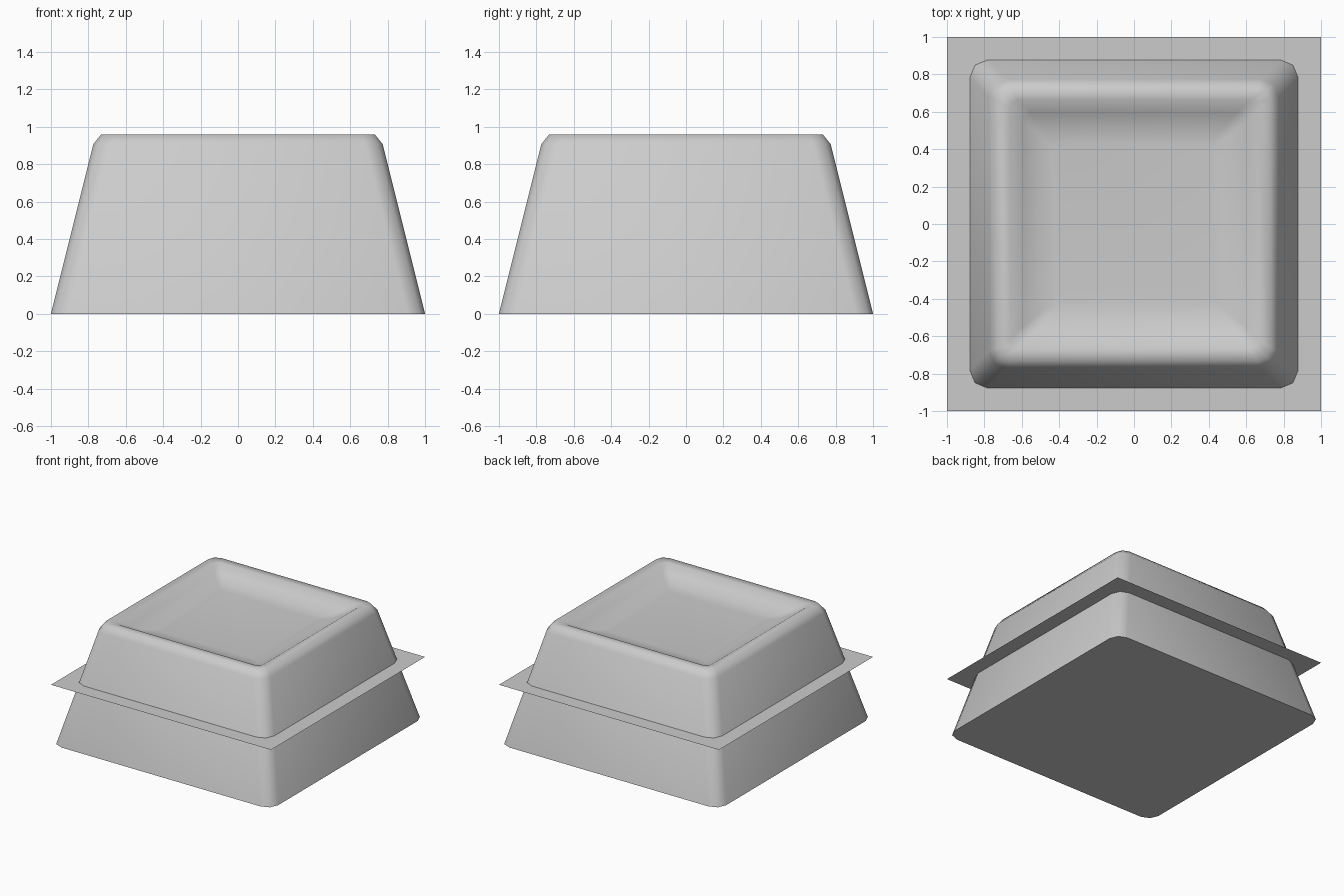
import bpy, bmesh, math

if "Cube" in bpy.data.objects:
    bpy.data.objects.remove(bpy.data.objects["Cube"])


def rounded_square(bm, half, z, r, segs=2):
    """Ring of vertices: a square of given half width with rounded corners."""
    ring = []
    for k in range(4):
        for i in range(segs + 1):
            a = math.pi / 2 * (k + i / segs)
            cx = (half - r) * (1 if k in (0, 3) else -1)
            cy = (half - r) * (1 if k in (0, 1) else -1)
            ring.append(bm.verts.new((cx + r * math.cos(a), cy + r * math.sin(a), z)))
    return ring


# Tapered cap: half width, height, corner radius (base -> rim -> dish floor)
profile = [
    (1.0, 0.0, 0.095), (0.773, 0.908, 0.095),
    (0.731, 0.96, 0.07), (0.665, 0.957, 0.045),
    (0.595, 0.912, 0.045), (0.52, 0.876, 0.035), (0.43, 0.866, 0.025),
]
bm = bmesh.new()
rings = [rounded_square(bm, *p) for p in profile]
for lo, hi in zip(rings, rings[1:]):
    n = len(lo)
    for i in range(n):
        j = (i + 1) % n
        bm.faces.new((lo[i], lo[j], hi[j], hi[i]))
bm.faces.new(rings[0][::-1])
bm.faces.new(rings[-1])
mesh = bpy.data.meshes.new("tapered_cap")
bm.to_mesh(mesh)
bm.free()
cap = bpy.data.objects.new("tapered_cap", mesh)
bpy.context.collection.objects.link(cap)
bpy.context.view_layer.objects.active = cap
cap.select_set(True)
bpy.ops.object.shade_smooth_by_angle(angle=math.radians(60))

# Thin flat sheet cutting through the middle
bpy.ops.mesh.primitive_plane_add(size=2, location=(0, 0, 0.49))
bpy.context.object.name = "flat_sheet"
